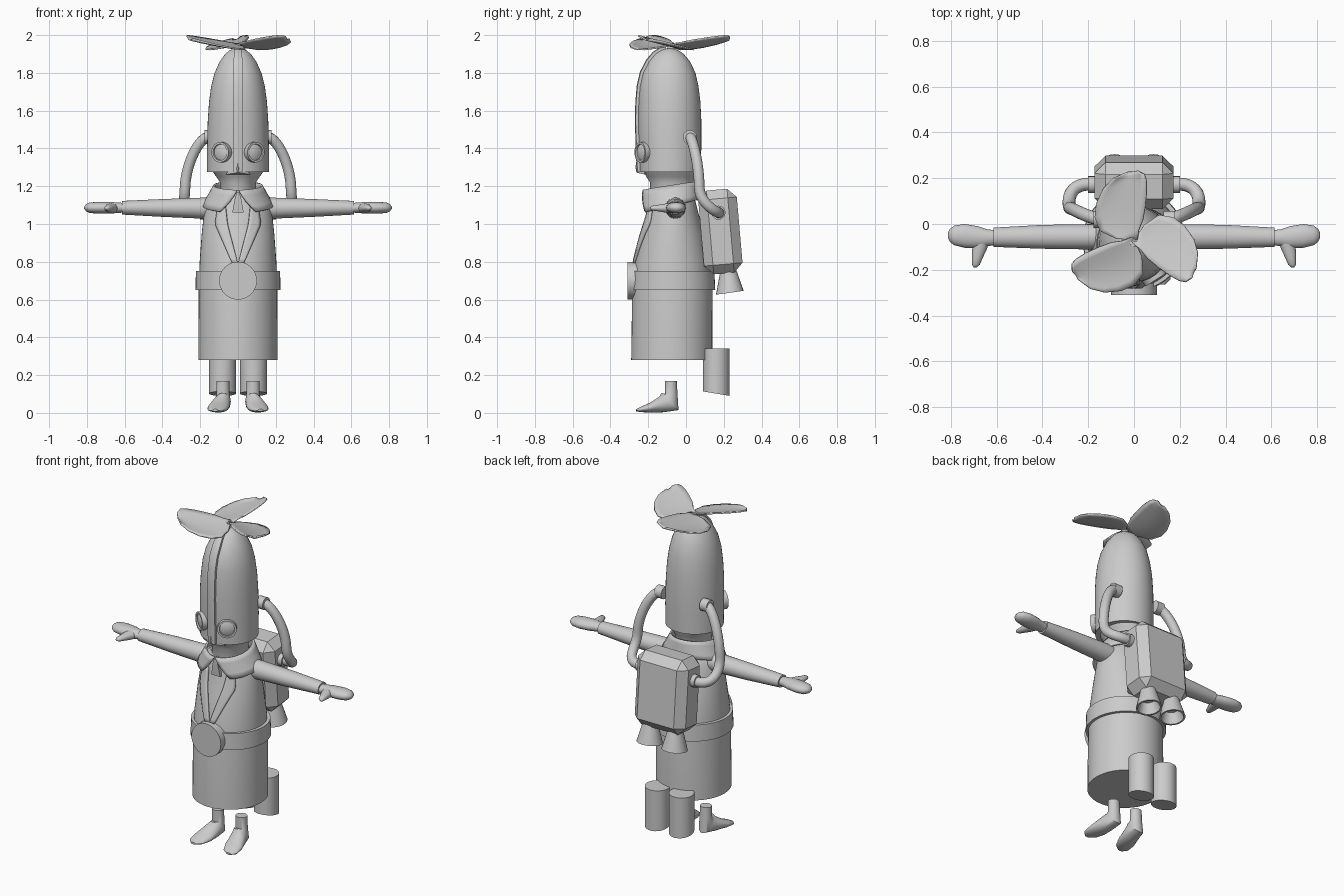
import bpy, bmesh, math
from mathutils import Vector as V, Matrix
from mathutils.geometry import interpolate_bezier

if "Cube" in bpy.data.objects:
    bpy.data.objects.remove(bpy.data.objects["Cube"])

grey = bpy.data.materials.new("grey")
grey.diffuse_color = (0.6, 0.6, 0.6, 1)
grey.use_nodes = True
grey.node_tree.nodes["Principled BSDF"].inputs["Base Color"].default_value = grey.diffuse_color


def finish(bm, name, angle=38):
    """Turn a bmesh into an object, smooth with sharp edges kept."""
    bmesh.ops.recalc_face_normals(bm, faces=bm.faces)
    for f in bm.faces:
        f.smooth = True
    for e in bm.edges:
        if len(e.link_faces) == 2 and e.calc_face_angle(0) > math.radians(angle):
            e.smooth = False
    me = bpy.data.meshes.new(name)
    bm.to_mesh(me)
    bm.free()
    me.materials.append(grey)
    ob = bpy.data.objects.new(name, me)
    bpy.context.collection.objects.link(ob)
    return ob


def ring(c, u, v, n=32):
    c, u, v = V(c), V(u), V(v)
    return [c + u * math.cos(2 * math.pi * i / n) + v * math.sin(2 * math.pi * i / n) for i in range(n)]


def flat_ring(z, rx, y0, y1, n=48):
    return ring((0, (y0 + y1) / 2, z), (rx, 0, 0), (0, (y1 - y0) / 2, 0), n)


def loft(name, rings, closed=True, caps=True, side=1, angle=38):
    bm = bmesh.new()
    rows = [[bm.verts.new((p[0] * side, p[1], p[2])) for p in r] for r in rings]
    n = len(rows[0])
    for a, b in zip(rows, rows[1:]):
        for i in range(n if closed else n - 1):
            j = (i + 1) % n
            bm.faces.new((a[i], a[j], b[j], b[i]))
    if caps:
        bm.faces.new(rows[0])
        bm.faces.new(rows[-1])
    return finish(bm, name, angle)


def thicken(ob, t, offset=0):
    m = ob.modifiers.new("thickness", "SOLIDIFY")
    m.thickness, m.offset = t, offset


def lerp_table(t, z):
    for a, b in zip(t, t[1:]):
        if a[0] <= z <= b[0]:
            k = (z - a[0]) / (b[0] - a[0])
            return [p + (q - p) * k for p, q in zip(a, b)]
    return t[-1]


# coat body: height, half width, front y, back y
COAT = [(.28, .21, -.29, .14), (.65, .208, -.285, .14), (.80, .203, -.27, .125),
        (.95, .192, -.235, .095), (1.06, .18, -.205, .065), (1.12, .165, -.195, .05),
        (1.17, .11, -.18, .03)]
loft("coat", [flat_ring(*r) for r in COAT])

# belt and round buckle
loft("belt", [flat_ring(.65, .225, -.295, .155), flat_ring(.75, .223, -.29, .15)])
loft("buckle", [ring((0, y, .70), (.1, 0, 0), (0, 0, .1), 40) for y in (-.25, -.31)])


# lapels laid over the coat front
def coat_front(x, z):
    _, rx, y0, y1 = lerp_table(COAT, z)
    return (y0 + y1) / 2 - (y1 - y0) / 2 * math.sqrt(max(0, 1 - (x / rx) ** 2))


LAPEL = [(.79, 0, .03), (1.0, .055, .12), (1.09, .065, .105)]
for s in (1, -1):
    rows = []
    for i in range(13):
        z = .79 + .30 * i / 12
        _, a, b = lerp_table(LAPEL, z)
        xs = [a + (b - a) * k / 4 for k in range(5)]
        rows.append([(x, coat_front(x, z) - .006, z) for x in xs])
    thicken(loft("lapel", rows, closed=False, caps=False, side=s), .014)

# collar: open band with a V gap at the front
rows = []
for k in range(5):
    t = k / 4
    gap = .02 + .52 * t ** 1.1
    row = []
    for i in range(41):
        a = gap + (2 * math.pi - 2 * gap) * i / 40
        f = (1 + math.cos(a)) / 2
        top, low = 1.225 - .045 * f, 1.13 - .07 * f
        ry = .143 + .012 * t
        row.append((math.sin(a) * (.125 + .06 * t), -.082 - math.cos(a) * ry, top + (low - top) * t))
    rows.append(row)
thicken(loft("collar", rows, closed=False, caps=False), .012)

# small tie
loft("tie", [[(-w, y, z), (w, y, z), (w, y + .03, z), (-w, y + .03, z)]
             for z, w, y in ((1.06, .03, -.217), (1.13, .018, -.222), (1.17, .006, -.222))])

# neck and chin
loft("neck", [flat_ring(1.12, .10, -.19, .04), flat_ring(1.22, .095, -.19, .04),
              flat_ring(1.25, .115, -.21, .06), flat_ring(1.30, .15, -.235, .07)])

# tall domed helmet
HEAD = [(1.275, .164, -.245, .078), (1.40, .164, -.25, .081), (1.55, .160, -.255, .081),
        (1.65, .153, -.252, .076), (1.73, .142, -.245, .066), (1.80, .124, -.229, .05),
        (1.86, .097, -.198, .022), (1.90, .068, -.164, -.012), (1.92, .044, -.134, -.04),
        (1.93, .018, -.105, -.07)]
loft("helmet", [flat_ring(*r) for r in HEAD])

# ridge up the front of the helmet
line = [V((0, r[2], r[0])) for r in HEAD]
rows = []
for i, p in enumerate(line):
    d = (line[min(i + 1, len(line) - 1)] - line[max(i - 1, 0)]).normalized()
    out = V((0, -d.z, d.y))
    w = V((.025 if i < 7 else .018, 0, 0))
    tip = p + out * .012
    rows.append([p - out * .02 - w, tip - w, tip - w * .2 + out * .004,
                 tip + w * .2 + out * .004, tip + w, p - out * .02 + w])
loft("helmet_ridge", rows, angle=25)

# beak shaped nose
loft("nose", [[(-w, -.22, z), (0, y, z + .01), (w, -.22, z), (0, -.2, z)]
              for z, w, y in ((1.262, .065, -.262), (1.29, .045, -.268), (1.325, .008, -.262))], angle=20)

for s in (1, -1):
    # goggle eye with raised rim
    a = math.radians(33)
    out, u, up = V((math.sin(a), -math.cos(a), 0)), V((math.cos(a), math.sin(a), 0)), V((0, 0, 1))
    c = V((.088, -.232, 1.38))
    loft("goggle", [ring(c + out * d, u * r, up * r, 28) for d, r in
                    ((-.04, .054), (.014, .054), (.014, .043), (.006, .041), (.012, .025), (.014, .006))], side=s)

    # hose from helmet to backpack, with end collars
    pts = interpolate_bezier(V((.15, .02, 1.46)), V((.205, .03, 1.465)), V((.275, .07, 1.32)), V((.28, .07, 1.2)), 14)
    pts += interpolate_bezier(V((.28, .07, 1.2)), V((.285, .07, 1.09)), V((.31, .2, 1.05)), V((.15, .17, 1.06)), 14)[1:]
    rows, u = [], V((0, 1, 0))
    for i, p in enumerate(pts):
        d = (pts[min(i + 1, len(pts) - 1)] - pts[max(i - 1, 0)]).normalized()
        u = (u - d * u.dot(d)).normalized()
        rows.append(ring(p, u * .028, d.cross(u) * .028, 16))
    loft("hose", rows, side=s)
    for y, z, x0, x1 in ((.02, 1.46, .13, .178), (.172, 1.06, .15, .2)):
        loft("hose_fitting", [ring((x, y, z), (0, .037, 0), (0, 0, .037), 20) for x in (x0, x1)], side=s)

    # sleeve
    loft("sleeve", [ring((x, y, z), (0, ry, 0), (0, 0, rz)) for x, y, z, ry, rz in
                    ((.12, -.056, 1.085, .055, .056), (.2, -.056, 1.084, .055, .055),
                     (.40, -.056, 1.085, .052, .047), (.615, -.058, 1.086, .042, .036))], side=s)
    # mitten hand and thumb
    loft("hand", [ring((x, y, 1.086), (0, ry, 0), (0, 0, rz), 20) for x, y, ry, rz in
                  ((.60, -.06, .033, .025), (.64, -.06, .036, .028), (.68, -.058, .048, .031),
                   (.74, -.052, .052, .031), (.785, -.05, .043, .028), (.805, -.05, .028, .018),
                   (.814, -.05, .01, .006))], side=s, angle=60)
    loft("thumb", [ring((x, y, 1.084), (r, 0, 0), (0, 0, r * .75), 14) for x, y, r in
                   ((.665, -.07, .036), (.675, -.11, .032), (.685, -.15, .023),
                    (.691, -.178, .017), (.694, -.19, .006))], side=s, angle=60)

    # leg cylinder with slanted lower end
    loft("leg", [ring((.082, .16, .34), (.071, 0, 0), (0, .071, 0)),
                 ring((.082, .16, .102), (.071, 0, 0), (0, .071, -.012))], side=s)

    # foot: y, z, half width, half depth, tilt of the section
    rows = []
    for y, z, rx, rv, t in ((-.08, .17, .034, .031, 0), (-.078, .10, .035, .033, 0),
                            (-.085, .06, .043, .064, 45), (-.13, .045, .05, .043, 75),
                            (-.19, .028, .056, .026, 90), (-.24, .018, .045, .014, 90),
                            (-.264, .014, .016, .006, 90)):
        t = math.radians(t)
        rows.append(ring((.08 + .22 * (-y - .08), y, z), (rx, 0, 0), (0, rv * math.cos(t), -rv * math.sin(t)), 24))
    loft("foot", rows, side=s, angle=50)

    # flared thruster, hollow at the bottom
    v = V((0, math.cos(.14), math.sin(.14)))
    loft("thruster", [ring((.085, y, z), (r, 0, 0), v * r, 24) for y, z, r in
                      ((.222, .77, .038), (.232, .636, .074), (.232, .636, .064), (.226, .70, .045))], side=s)

# chamfered backpack, leaning slightly
bm = bmesh.new()
bmesh.ops.create_cube(bm, size=1)
bmesh.ops.scale(bm, vec=(.345, .205, .445), verts=bm.verts)
bmesh.ops.bevel(bm, geom=bm.edges[:], offset=.048, segments=1, affect='EDGES', profile=.5)
bmesh.ops.transform(bm, matrix=Matrix.Translation((0, .182, .96)) @ Matrix.Rotation(math.radians(5), 4, 'X'),
                    verts=bm.verts)
finish(bm, "backpack", 20)

# three propeller blades: left edge, right edge pairs from root to tip
EDGES = [((-.015, 0), (.015, 0)), ((-.08, .006), (.022, .045)), ((-.15, .04), (.04, .09)),
         ((-.172, .10), (.05, .15)), ((-.165, .16), (.056, .21)), ((-.135, .225), (.055, .26)),
         ((-.09, .27), (.045, .288)), ((-.03, .295), (.015, .302))]
for k in range(3):
    turn = Matrix.Translation((0, -.07, 1.95)) @ Matrix.Rotation(math.radians(120 * k), 4, 'Z')
    rows = []
    for i, (l, r) in enumerate(EDGES):
        row = []
        for j in range(9):
            t = j / 8
            x, y = l[0] + (r[0] - l[0]) * t, l[1] + (r[1] - l[1]) * t
            sag = -.012 * math.sin(math.pi * t) * min(1, i / 3)
            row.append(turn @ V((x, y, .21 * x + .13 * y + sag)))
        rows.append(row)
    thicken(loft("propeller_blade", rows, closed=False, caps=False), .008)
loft("propeller_hub", [ring((0, -.08, z), (r, 0, 0), (0, r, 0), 16) for z, r in ((1.92, .02), (1.955, .018))])
